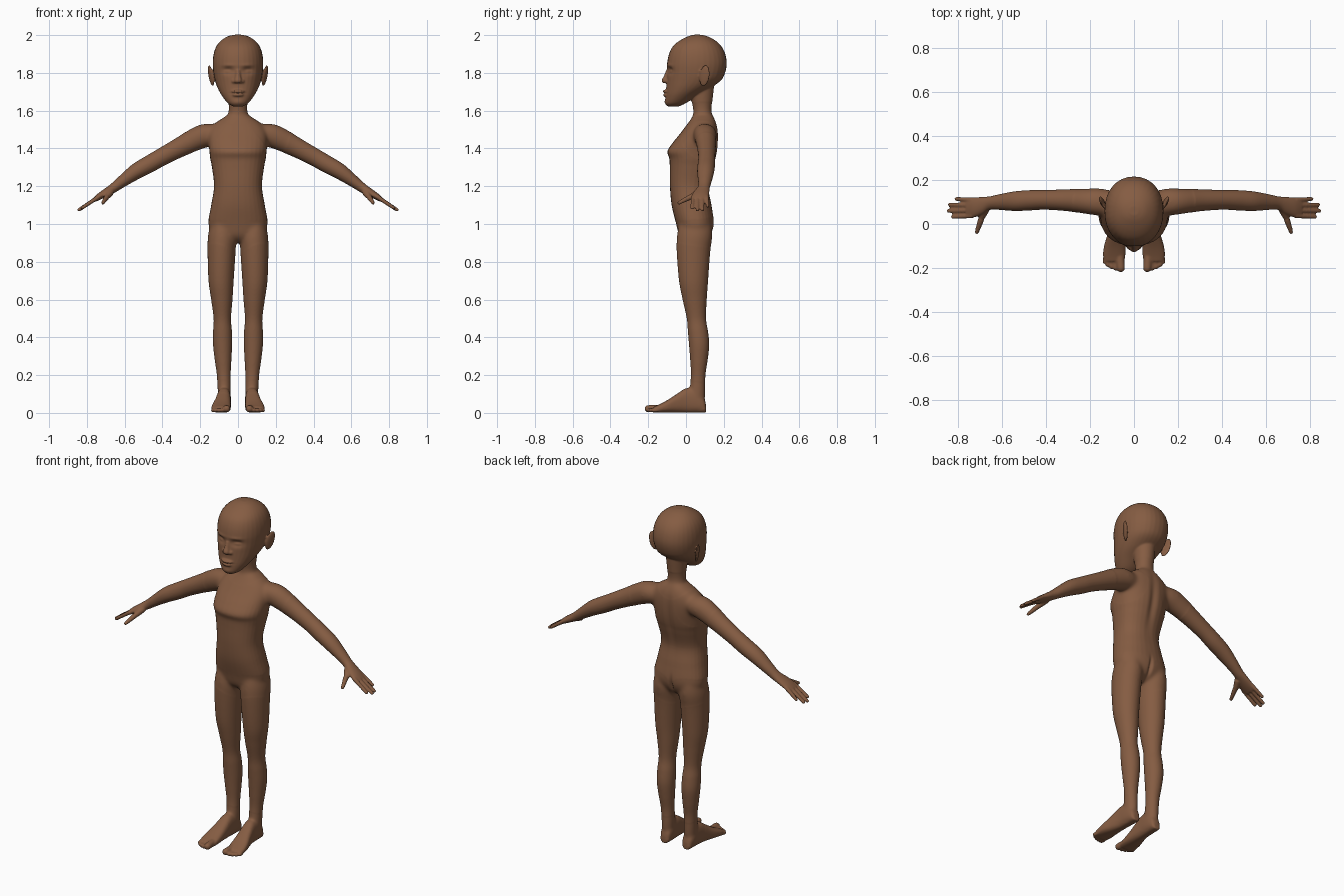
import bpy, bmesh, math
from mathutils import Vector, Matrix

bm = bmesh.new()
X, Y, Z = Vector((1, 0, 0)), Vector((0, 1, 0)), Vector((0, 0, 1))


def spline(rows, sub=6):
    """Smoothly interpolate rows of numbers (Catmull-Rom)."""
    out = []
    for i in range(len(rows) - 1):
        a, b = rows[max(i - 1, 0)], rows[i]
        c, d = rows[i + 1], rows[min(i + 2, len(rows) - 1)]
        for k in range(sub):
            t = k / sub
            out.append([0.5 * (2 * q + (r - p) * t + (2 * p - 5 * q + 4 * r - s) * t * t
                               + (3 * q - p - 3 * r + s) * t ** 3)
                        for p, q, r, s in zip(a, b, c, d)])
    return out + [list(rows[-1])]


def loft(rows, u, v, power=2.0, n=32):
    """Closed skin through rings (cx, cy, cz, ru, rv) lying in the u, v plane."""
    rings = []
    for cx, cy, cz, ru, rv in spline(rows):
        ring = []
        for k in range(n):
            c, s = math.cos(2 * math.pi * k / n), math.sin(2 * math.pi * k / n)
            a = math.copysign(abs(c) ** (2 / power), c) * max(ru, .002)
            b = math.copysign(abs(s) ** (2 / power), s) * max(rv, .002)
            ring.append(bm.verts.new(Vector((cx, cy, cz)) + u * a + v * b))
        rings.append(ring)
    for r0, r1 in zip(rings, rings[1:]):
        for k in range(n):
            bm.faces.new((r0[k], r0[(k + 1) % n], r1[(k + 1) % n], r1[k]))
    bm.faces.new(rings[0])
    bm.faces.new(rings[-1])


def column(rows, s=1, power=2.0):
    """Upright loft from rows (z, x0, x1, y0, y1)."""
    loft([(s * (a + b) / 2, (c + d) / 2, z, (b - a) / 2, (d - c) / 2)
          for z, a, b, c, d in rows], X, Y, power)


def ball(loc, size, rot=(0, 0, 0)):
    m = Matrix.Translation(loc)
    for ang, ax in zip(rot, 'XYZ'):
        m = m @ Matrix.Rotation(ang, 4, ax)
    m = m @ Matrix.Diagonal((*size, 1))
    bmesh.ops.create_uvsphere(bm, u_segments=24, v_segments=16, radius=1, matrix=m)


def digit(a, b, r0, r1):
    """Tapered round finger or toe from a to b."""
    a, b = Vector(a), Vector(b)
    d = (b - a).normalized()
    u = d.cross(Z).normalized()
    m = a.lerp(b, .5)
    e = b - d * r1
    rm = (r0 + r1) / 2
    loft([(*a, r0, r0), (*m, rm, rm), (*e, r1, r1), (*b.lerp(e, .3), r1 * .75, r1 * .75),
          (*b, r1 * .2, r1 * .2)], u, d.cross(u), n=16)


# torso
column([(z, -w, w, f, b) for z, w, f, b in [
    (.905, .07, 0, .08), (.935, .13, -.035, .125), (1.0, .157, -.052, .148),
    (1.1, .142, -.076, .135), (1.2, .127, -.085, .12), (1.3, .138, -.086, .145),
    (1.345, .147, -.088, .158), (1.385, .152, -.098, .166), (1.43, .156, -.07, .17),
    (1.48, .155, -.03, .17), (1.52, .135, 0, .165), (1.55, .10, .022, .155),
    (1.575, .06, .038, .143)]], power=2.3)
# neck
column([(1.5, -.08, .08, .02, .15), (1.56, -.06, .06, .035, .145), (1.6, -.05, .05, .038, .135),
        (1.65, -.052, .052, .03, .14), (1.74, -.06, .06, .02, .15)])
# head
column([(z, -w, w, f, b) for z, w, f, b in [
    (1.622, .025, -.095, -.04), (1.64, .055, -.108, 0), (1.68, .086, -.108, .06),
    (1.72, .108, -.105, .13), (1.76, .122, -.103, .185), (1.8, .13, -.101, .207),
    (1.85, .134, -.1, .216), (1.9, .129, -.09, .208), (1.94, .115, -.07, .188),
    (1.97, .091, -.035, .158), (1.993, .055, .01, .115), (2.002, .02, .04, .08)]], power=2.15)
# nose and lips
loft([(0, -.095, 1.815, .012, .012), (0, -.103, 1.785, .014, .014),
      (0, -.112, 1.76, .02, .017), (0, -.109, 1.747, .018, .014)], X, Y)
ball((0, -.104, 1.702), (.036, .02, .009))
ball((0, -.102, 1.683), (.032, .02, .010))

for s in (1, -1):
    ball((s * .022, -.098, 1.755), (.013, .014, .011))             # nostril wing
    ball((s * .143, .098, 1.785), (.009, .029, .058), (-.15, s * .2, s * -.35))  # ear
    # leg
    column([(1.02, .03, .14, -.03, .13), (.94, .008, .159, -.048, .14),
            (.85, .013, .161, -.049, .128), (.7, .023, .156, -.037, .117),
            (.6, .029, .142, -.018, .11), (.5, .037, .129, .004, .106),
            (.43, .032, .132, .01, .117), (.36, .031, .132, .016, .123),
            (.28, .035, .123, .022, .115), (.2, .039, .112, .026, .103),
            (.12, .038, .108, .018, .102), (.06, .04, .105, .01, .1)], s)
    # foot
    loft([(s * cx, y, h / 2 + .001, w, h / 2) for y, cx, w, h in [
        (.107, .072, .015, .04), (.095, .072, .03, .075), (.05, .073, .036, .12),
        (0, .075, .037, .13), (-.05, .08, .042, .098), (-.1, .087, .049, .066),
        (-.14, .09, .051, .045), (-.17, .09, .046, .032)]], X, Z, 2.6)
    # toes
    for x, y, r in [(.059, -.219, .019), (.083, -.212, .0115), (.102, -.206, .011),
                    (.12, -.196, .011), (.135, -.182, .0105)]:
        digit((s * (x * .8 + .018), -.13, r + .006), (s * x, y, r + .002), r, r)
    # arm and palm
    tilt = Vector((s * .5, 0, .866))
    loft([(s * x, y, z, r, ry) for x, y, z, r, ry in [
        (.08, .095, 1.485, .05, .05), (.15, .1, 1.475, .064, .062), (.21, .103, 1.455, .063, .059),
        (.3, .108, 1.41, .053, .05), (.4, .11, 1.357, .047, .045), (.47, .108, 1.317, .046, .046),
        (.54, .104, 1.278, .042, .045), (.61, .1, 1.228, .032, .036), (.655, .095, 1.194, .026, .031),
        (.69, .084, 1.172, .022, .04), (.73, .075, 1.148, .018, .046), (.76, .072, 1.128, .012, .045)]],
        tilt, Y)
    # fingers
    for y0, y1, x, z in [(.109, .115, .815, 1.09), (.085, .088, .845, 1.072),
                         (.061, .06, .85, 1.07), (.037, .032, .832, 1.08)]:
        digit((s * .735, y0, 1.146), (s * x, y1, z), .0115, .0092)
    # thumb
    digit((s * .675, .07, 1.17), (s * .7, .015, 1.135), .02, .0135)
    digit((s * .695, .022, 1.142), (s * .718, -.045, 1.108), .0145, .0095)

bmesh.ops.recalc_face_normals(bm, faces=bm.faces[:])
raw = bpy.data.meshes.new("figure_body")
bm.to_mesh(raw)
bm.free()
body = bpy.data.objects.new("figure_body", raw)
bpy.context.collection.objects.link(body)

# fuse all parts into one skin
fuse = body.modifiers.new("fuse", 'REMESH')
fuse.mode = 'VOXEL'
fuse.voxel_size = .0048
soft = body.modifiers.new("soften", 'SMOOTH')
soft.factor, soft.iterations = .5, 5
dg = bpy.context.evaluated_depsgraph_get()
skin = bpy.data.meshes.new_from_object(body.evaluated_get(dg))
body.modifiers.clear()
body.data = skin
bm = bmesh.new()
bm.from_mesh(skin)


def relax(center, radius, times):
    c = Vector(center)
    vs = [v for v in bm.verts if (v.co - c).length < radius]
    for _ in range(times):
        bmesh.ops.smooth_vert(bm, verts=vs, factor=.5, use_axis_x=True, use_axis_y=True, use_axis_z=True)


def push(center, size, move):
    """Soft sculpting dent or bulge."""
    c, move = Vector(center), Vector(move)
    for v in bm.verts:
        d = v.co - c
        q = sum((d[i] / size[i]) ** 2 for i in range(3))
        if q < 6:
            v.co += move * math.exp(-q)


# blend the joints
for s in (1, -1):
    relax((s * .15, .1, 1.47), .13, 40)
    relax((s * .075, .05, .09), .085, 15)
    relax((s * .06, .05, .95), .12, 25)
relax((0, .09, 1.56), .1, 30)
# eye sockets, eyelids, chin and spine groove
for s in (1, -1):
    push((s * .052, -.09, 1.812), (.03, .05, .018), (0, .016, 0))
    push((s * .054, -.08, 1.808), (.019, .04, .008), (0, -.008, 0))
    push((s * .05, -.09, 1.84), (.035, .04, .009), (0, -.004, 0))
push((0, -.1, 1.645), (.025, .03, .015), (0, -.005, 0))
push((0, -.125, 1.692), (.04, .03, .003), (0, .006, 0))
push((0, .16, 1.36), (.02, .06, .14), (0, -.01, 0))
push((0, .15, .97), (.01, .06, .05), (0, -.014, 0))
bm.to_mesh(skin)
bm.free()

mat = bpy.data.materials.new("warm brown")
mat.diffuse_color = (.235, .108, .055, 1)
skin.materials.clear()
skin.materials.append(mat)
for p in skin.polygons:
    p.use_smooth = True
    p.material_index = 0
